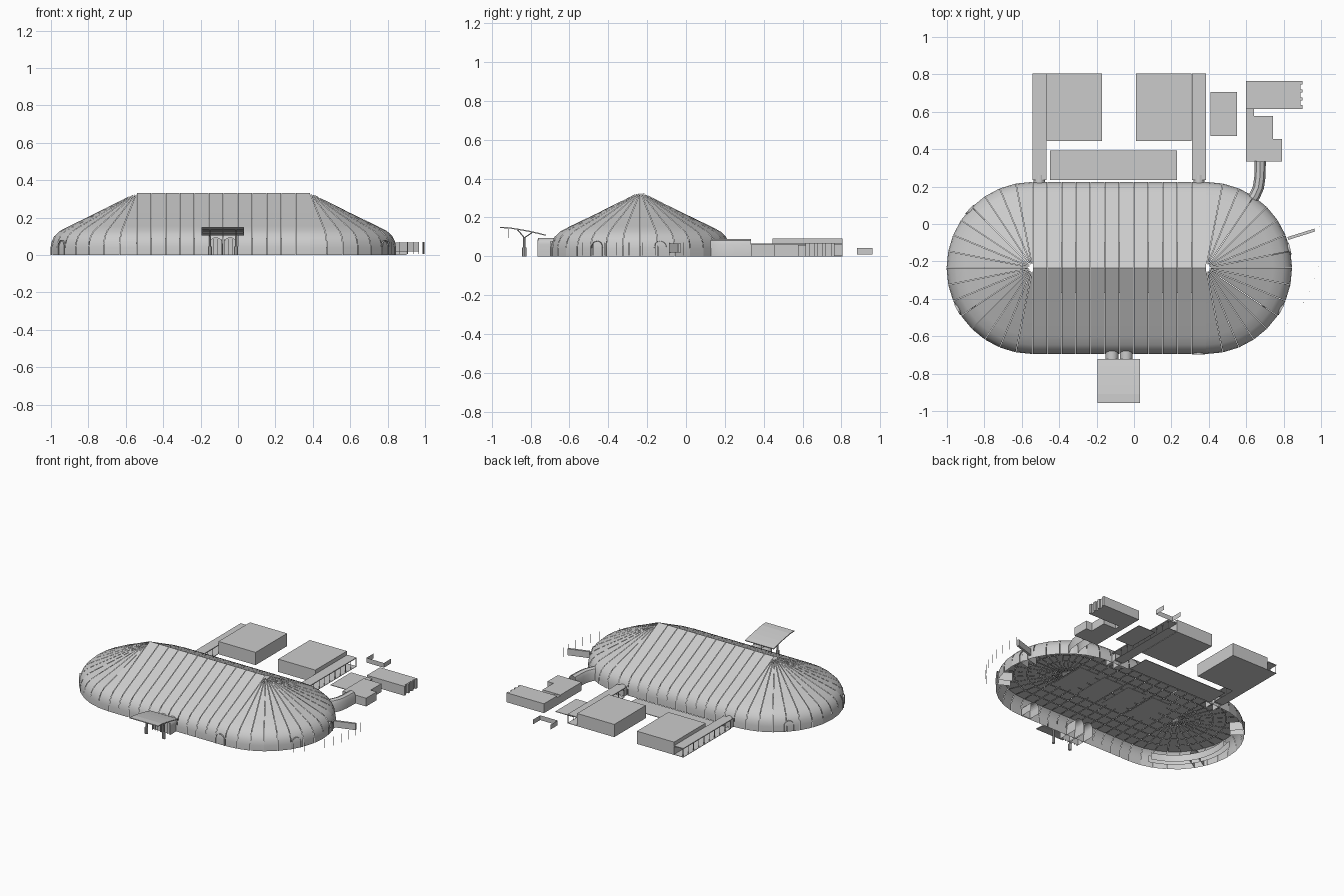
import bpy, bmesh, math
from mathutils import Vector

if "Cube" in bpy.data.objects:
    bpy.data.objects.remove(bpy.data.objects["Cube"])

CY, XL, XR, R = -0.235, -0.542, 0.385, 0.46
PROFILE = [(R, 0), (R, .04), (.455, .07), (.441, .1), (.412, .128),
           (.36, .155), (.25, .208), (.13, .268), (.02, .323)]

def make(name, verts, faces, solid=0):
    me = bpy.data.meshes.new(name)
    me.from_pydata([tuple(v) for v in verts], [], faces)
    bm = bmesh.new()
    bm.from_mesh(me)
    bmesh.ops.recalc_face_normals(bm, faces=bm.faces)
    bm.to_mesh(me)
    bm.free()
    ob = bpy.data.objects.new(name, me)
    bpy.context.collection.objects.link(ob)
    if solid:
        m = ob.modifiers.new("thickness", 'SOLIDIFY')
        m.thickness = solid
        m.offset = 0
    return ob

def prism(name, outline, z0, z1):
    n = len(outline)
    v = [(x, y, z0) for x, y in outline] + [(x, y, z1) for x, y in outline]
    f = [list(range(n)), list(range(n, 2 * n))]
    f += [[i, (i + 1) % n, (i + 1) % n + n, i + n] for i in range(n)]
    return make(name, v, f)

def box(name, x0, x1, y0, y1, z0, z1):
    return prism(name, [(x0, y0), (x1, y0), (x1, y1), (x0, y1)], z0, z1)

def bar(name, a, b, r, n=8):
    a, b = Vector(a), Vector(b)
    d = b - a
    bpy.ops.mesh.primitive_cylinder_add(vertices=n, radius=r, depth=d.length, location=(a + b) / 2)
    ob = bpy.context.object
    ob.name = name
    ob.rotation_euler = d.to_track_quat('Z', 'Y').to_euler()
    return ob

def loft(name, sections, solid=0):
    """Skin between equal-length rows of points."""
    n = len(sections[0])
    f = [[i * n + j, i * n + j + 1, (i + 1) * n + j + 1, (i + 1) * n + j]
         for i in range(len(sections) - 1) for j in range(n - 1)]
    return make(name, [p for s in sections for p in s], f, solid)

def polar(cx, r, t, off=0):
    return (cx + r * math.cos(t) - off * math.sin(t), CY + r * math.sin(t) + off * math.cos(t))

# hall roof: straight panels across the nave, separated by narrow seams
N, GAP = 12, .0025
step = (XR - XL) / N
cross = [(CY - r, z) for r, z in PROFILE] + [(CY, .333)] + [(CY + r, z) for r, z in PROFILE[::-1]]
for i in range(N):
    a, b = XL + i * step + GAP / 2, XL + (i + 1) * step - GAP / 2
    loft("nave_panel", [[(x, y, z) for y, z in cross] for x in (a, b)])

# hall ends: conical fans of tapering panels
M = 16
for cx, start in ((XL, 90), (XR, -90)):
    for i in range(M):
        t = [math.radians(start + 180 * k / M) for k in (i, i + 1)]
        loft("end_panel", [[polar(cx, r, t[j], s * GAP / 2) + (z,) for r, z in PROFILE]
                           for j, s in ((0, 1), (1, -1))])

# flat tiled inner layer inside the hall, with four large fields
Z, FR = .11, .425
ROWS = 10
rh = 2 * FR / ROWS
tiles = []
for i in range(N):
    for j in range(ROWS):
        x, y = XL + i * step, CY - FR + j * rh
        tiles.append([(x + .002, y + .002), (x + step - .002, y + .002),
                      (x + step - .002, y + rh - .002), (x + .002, y + rh - .002)])
for cx, start in ((XL, 90), (XR, -90)):
    for i in range(M):
        t0, t1 = (math.radians(start + 180 * k / M) for k in (i, i + 1))
        for j in range(ROWS // 2):
            r0, r1 = max(j * rh, .02) + .002, (j + 1) * rh - .002
            tiles.append([polar(cx, r0, t0, .0015), polar(cx, r1, t0, .0015),
                          polar(cx, r1, t1, -.0015), polar(cx, r0, t1, -.0015)])
make("inner_tiles", [p + (Z,) for q in tiles for p in q],
     [[4 * i + k for k in range(4)] for i in range(len(tiles))])
for i in range(4):
    x = -.40 + i * .205
    box("field", x, x + .16, CY - .135, CY + .135, Z - .004, Z - .002)

# low curved stand inside the left end
for r in (.36, .40):
    loft("curved_stand", [[polar(XL, r, math.radians(a)) + (z,) for z in (0, .05)]
                          for a in range(165, 256, 10)])

def arch(name, x, y, ang, w, h, depth):
    """Vaulted doorway facing direction ang, running inward by depth."""
    d = Vector((math.cos(ang), math.sin(ang), 0))
    s = Vector((-d.y, d.x, 0))
    o = Vector((x, y, 0))
    pts = [(-w, 0)] + [(-w * math.cos(math.pi * k / 10), h - w + w * math.sin(math.pi * k / 10))
                       for k in range(11)] + [(w, 0)]
    loft(name + "_hood", [[o + d * q + s * u + Vector((0, 0, z)) for u, z in pts] for q in (0, -depth)])
    inner = [o - d * .012 + s * u + Vector((0, 0, z)) for u, z in pts]
    make(name + "_leaf", inner, [list(range(len(inner)))])

# arched doors around the hall
arch("front_door", .345, CY - R - .004, -math.pi / 2, .034, .075, .1)
for cx, deg in ((XR, -29), (XR, 13), (XL, -151), (XL, 137)):
    t = math.radians(deg)
    arch("end_door", *polar(cx, R + .002, t), t, .032, .078, .1)
for x in (-.506, .347):
    arch("back_link", x, .262, math.pi / 2, .03, .07, .1)

# front entrance: two vaulted lobbies under a curved canopy
for x in (-.118, -.042):
    arch("entrance_lobby", x, -.762, -math.pi / 2, .034, .095, .16)
    for k in range(4):
        u = x - .034 + k * .0215
        box("lobby_mullion", u, u + .003, -.764, -.76, 0, .085)
CAN = [(-.958, .148), (-.91, .146), (-.86, .138), (-.81, .129), (-.76, .118), (-.722, .108)]
loft("canopy", [[(x, y, z) for y, z in CAN] for x in (-.195, .032)], .006)
for x in (-.15, -.01):
    bar("canopy_post", (x, -.832, 0), (x, -.832, .1), .006)
    bar("canopy_base", (x, -.832, 0), (x, -.832, .045), .011)
    bar("canopy_arm", (x, -.832, .095), (x, -.868, .138), .003)
    bar("canopy_arm", (x, -.832, .095), (x, -.79, .123), .003)
for y, z in ((-.868, .136), (-.79, .121)):
    bar("canopy_beam", (-.19, y, z), (.028, y, z), .003)
bar("canopy_lamp", (-.08, -.915, .095), (-.08, -.915, .14), .002)

# rear halls, each with a glazed corridor
for bx, cx, side in ((-.468, -.542, -.540), (.01, .31, .381)):
    box("rear_hall", bx, bx + .297, .445, .805, 0, .085)
    box("rear_hall_roof", bx, bx + .297, .445, .805, .085, .092)
    box("corridor_roof", cx, cx + .074, .235, .805, .06, .066)
    box("corridor_floor", cx, cx + .074, .26, .805, 0, .003)
    for k in range(10):
        y = .262 + k * .06
        for x in (cx + .002, cx + .069):
            if y < .44 or abs(x - side) < .03:
                box("corridor_post", x, x + .003, y, y + .003, 0, .06)

# low paved terraces
box("middle_terrace", -.45, .23, .235, .392, 0, .004)
box("side_terrace", .41, .55, .47, .705, 0, .004)

# service wing with notched end windows
prism("service_block", [(.6, .335), (.79, .335), (.79, .455), (.742, .455), (.742, .578), (.6, .578)], 0, .06)
box("service_link", .6, .642, .575, .615, 0, .055)
end = [(.6, .615), (.9, .615)]
for k in range(3):
    y = .635 + k * .042
    end += [(.9, y), (.89, y), (.89, y + .026), (.9, y + .026)]
prism("service_annex", end + [(.9, .765), (.6, .765)], 0, .068)

# curved tunnel from hall to service wing
path = [(.615, .115), (.645, .15), (.665, .195), (.673, .25), (.675, .335)]
rows = []
for i, p in enumerate(path):
    a, b = Vector(path[max(i - 1, 0)]), Vector(path[min(i + 1, 4)])
    d = (b - a).normalized()
    s = Vector((d.y, -d.x))
    rows.append([(p[0] + s.x * u, p[1] + s.y * u, z) for u, z in
                 ((-.03, 0), (-.03, .06), (-.02, .08), (0, .088), (.02, .08), (.03, .06), (.03, 0))])
loft("tunnel", rows)

# detached low wall, side sign panel and arc of slim poles
loft("rear_wall", [[(x, y, z) for z in (.008, .042)]
                   for x, y in ((.41, .96), (.41, .88), (.55, .88), (.55, .96))])
prism("side_panel", [(.825, -.085), (.968, -.04), (.964, -.025), (.82, -.07)], .02, .066)
for k in range(9):
    x, y = (f(math.radians(8 - k * 6.6)) * .612 for f in (math.cos, math.sin))
    bar("pole", (.385 + x, y - .1, .005), (.385 + x, y - .1, .07), .0015, 5)

# smooth the curved skins while keeping edges sharp
bpy.ops.object.select_all(action='DESELECT')
for ob in bpy.data.objects:
    if ob.name.startswith(("nave", "end_panel", "tunnel", "entrance", "curved")):
        ob.select_set(True)
        bpy.context.view_layer.objects.active = ob
bpy.ops.object.shade_smooth_by_angle(angle=math.radians(35))
